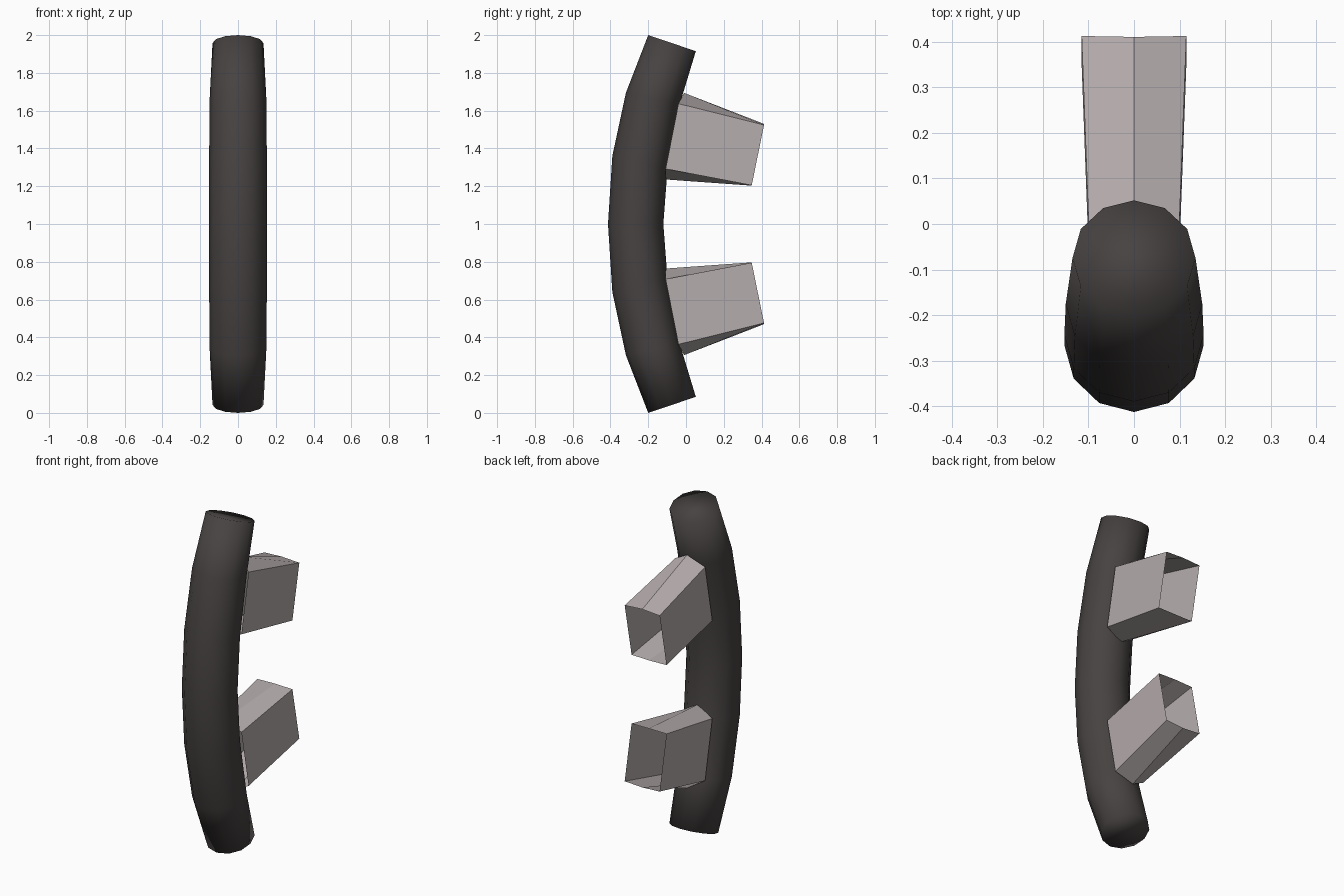
import bpy, bmesh, math
from mathutils import Vector

if "Cube" in bpy.data.objects:
    bpy.data.objects.remove(bpy.data.objects["Cube"])


def material(name, rgb):
    m = bpy.data.materials.new(name)
    m.diffuse_color = (*rgb, 1)
    m.use_nodes = True
    m.node_tree.nodes["Principled BSDF"].inputs["Base Color"].default_value = m.diffuse_color
    return m


dark = material("dark_grip", (0.062, 0.055, 0.053))
pale = material("pale_bracket", (0.46, 0.41, 0.41))


def make_object(name, bm, mat):
    bmesh.ops.recalc_face_normals(bm, faces=bm.faces[:])
    me = bpy.data.meshes.new(name)
    bm.to_mesh(me)
    bm.free()
    me.materials.append(mat)
    ob = bpy.data.objects.new(name, me)
    bpy.context.collection.objects.link(ob)
    return ob


def loft(bm, rings):
    loops = [[bm.verts.new(p) for p in r] for r in rings]
    n = len(loops[0])
    for a, b in zip(loops, loops[1:]):
        for i in range(n):
            j = (i + 1) % n
            bm.faces.new((a[i], a[j], b[j], b[i]))
    return loops


# Curved grip: twelve-sided rings given by front and back edge (y, z)
half = [((-0.413, 1.0), (-0.12, 1.0), 0.153),
        ((-0.39, 1.36), (-0.098, 1.29), 0.153),
        ((-0.318, 1.695), (-0.033, 1.635), 0.150),
        ((-0.20, 2.0), (0.052, 1.915), 0.135)]
flip = lambda p: (p[0], 2 - p[1])
stations = [(flip(f), flip(b), r) for f, b, r in reversed(half[1:])] + half
rings = []
for f, b, r in stations:
    f, b = Vector((0, *f)), Vector((0, *b))
    c, d = (f + b) / 2, (b - f) / 2
    rings.append([c + d * math.cos(i * math.tau / 12)
                  + Vector((r * math.sin(i * math.tau / 12), 0, 0)) for i in range(12)])
bm = bmesh.new()
loops = loft(bm, rings)
for end in (loops[0], loops[-1]):
    bm.faces.new(end)
for face in bm.faces:
    face.smooth = True
make_object("curved_grip", bm, dark)


# Open-ended brackets: ridged at the grip, nearly rectangular at the wall end
def bracket(name, mirrored):
    def section(w, top_side, top_mid, low_side, low_mid):
        pts = [(-w, *top_side), (0, *top_mid), (w, *top_side),
               (w, *low_side), (0, *low_mid), (-w, *low_side)]
        return [(x, y, 2 - z if mirrored else z) for x, y, z in pts]

    bm = bmesh.new()
    loft(bm, [section(0.098, (-0.04, 1.637), (-0.01, 1.694), (-0.108, 1.292), (-0.11, 1.236)),
              section(0.115, (0.413, 1.524), (0.411, 1.531), (0.348, 1.205), (0.35, 1.203))])
    make_object(name, bm, pale)


bracket("upper_bracket", False)
bracket("lower_bracket", True)
